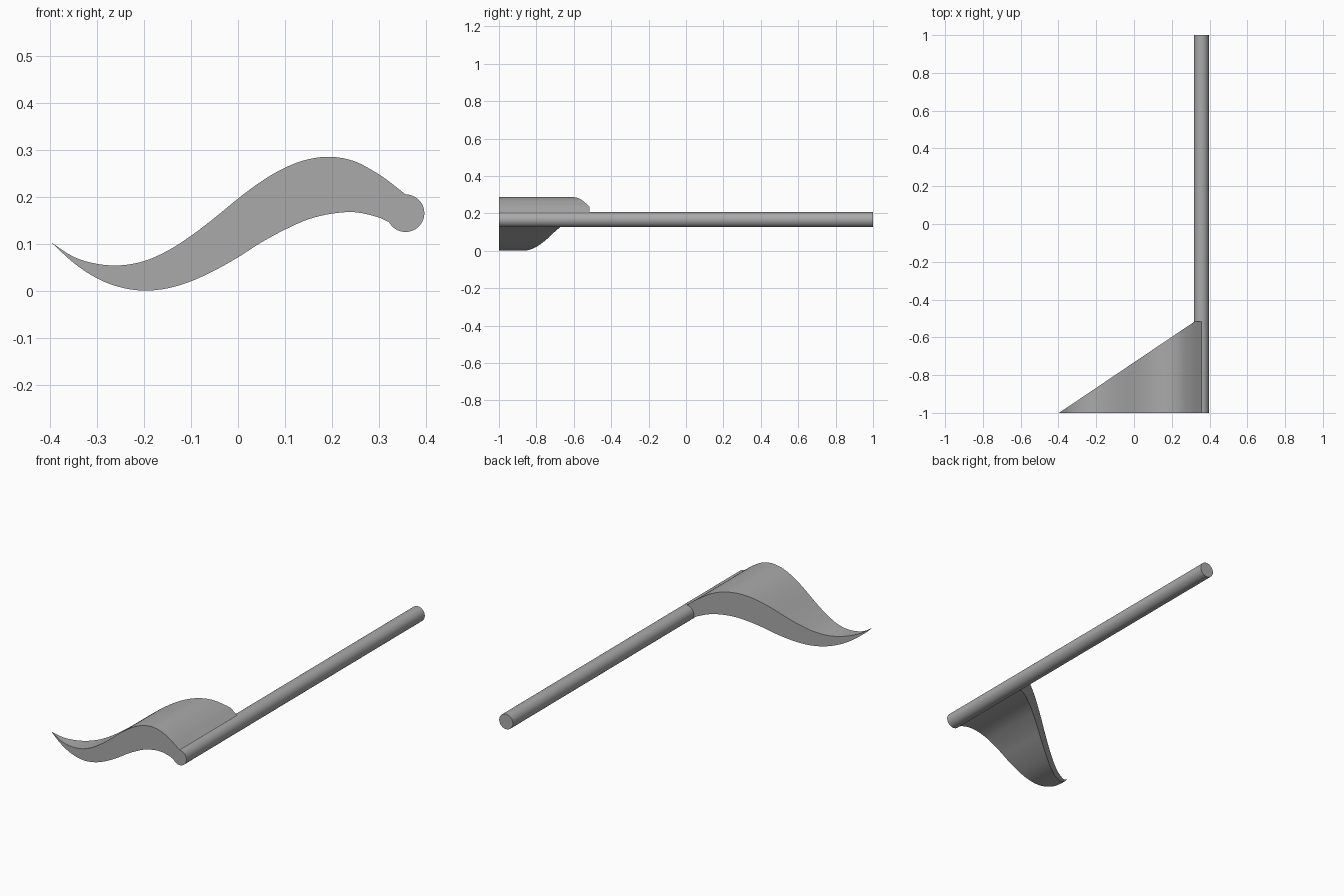
import bpy, bmesh, math

if "Cube" in bpy.data.objects:
    bpy.data.objects.remove(bpy.data.objects["Cube"])

grey = bpy.data.materials.new("plain grey")
grey.diffuse_color = (0.4, 0.4, 0.4, 1)
grey.use_nodes = True
grey.node_tree.nodes["Principled BSDF"].inputs["Base Color"].default_value = grey.diffuse_color

POLE_X, POLE_Z, POLE_R = 0.357, 0.166, 0.04

# wave section: x, upper z, lower z
SECTION = [
    (-0.397, 0.103, 0.103), (-0.35, 0.073, 0.060), (-0.30, 0.058, 0.027),
    (-0.25, 0.055, 0.008), (-0.20, 0.064, 0.001), (-0.15, 0.086, 0.006),
    (-0.10, 0.118, 0.021), (-0.05, 0.156, 0.044), (0.0, 0.197, 0.072),
    (0.05, 0.234, 0.104), (0.10, 0.263, 0.131), (0.15, 0.281, 0.153),
    (0.20, 0.286, 0.165), (0.25, 0.276, 0.168), (0.30, 0.249, 0.157),
    (0.32, 0.235, 0.148), (0.357, 0.206, 0.140),
]


def slope(i, k):
    a, b = SECTION[max(i - 1, 0)], SECTION[min(i + 1, len(SECTION) - 1)]
    return (b[k] - a[k]) / (b[0] - a[0])


def smooth_section(steps=4):
    """Cubic interpolation of the section rows."""
    rows = []
    for i in range(len(SECTION) - 1):
        p, q = SECTION[i], SECTION[i + 1]
        w = q[0] - p[0]
        for s in range(steps):
            t = s / steps
            z = [(2*t**3 - 3*t*t + 1) * p[k] + (t**3 - 2*t*t + t) * w * slope(i, k)
                 + (3*t*t - 2*t**3) * q[k] + (t**3 - t*t) * w * slope(i + 1, k)
                 for k in (1, 2)]
            rows.append((p[0] + w * t, z[0], z[1]))
    return rows + [SECTION[-1]]


def back_y(x):
    """Slanted rear edge, level where it meets the pole."""
    return -1 + 0.483 * min(1, (x + 0.397) / 0.717)


def finish(bm, name):
    bmesh.ops.recalc_face_normals(bm, faces=bm.faces)
    mesh = bpy.data.meshes.new(name)
    bm.to_mesh(mesh)
    bm.free()
    mesh.materials.append(grey)
    obj = bpy.data.objects.new(name, mesh)
    bpy.context.collection.objects.link(obj)
    bpy.ops.object.select_all(action='DESELECT')
    obj.select_set(True)
    bpy.context.view_layer.objects.active = obj
    bpy.ops.object.shade_smooth_by_angle(angle=math.radians(30))


# waving triangular flag
bm = bmesh.new()
rings = []
for x, up, low in smooth_section():
    y = back_y(x)
    rings.append([bm.verts.new(c) for c in
                  ((x, -1, up), (x, y, up), (x, y, low), (x, -1, low))])
for a, b in zip(rings, rings[1:]):
    for j in range(4):
        k = (j + 1) % 4
        bm.faces.new((a[j], a[k], b[k], b[j]))
bm.faces.new(rings[-1])
bmesh.ops.remove_doubles(bm, verts=bm.verts, dist=1e-5)  # pointed tip
finish(bm, "flag")

# round pole
bm = bmesh.new()
bmesh.ops.create_cone(bm, cap_ends=True, segments=64, radius1=POLE_R,
                      radius2=POLE_R, depth=2)
for v in bm.verts:
    v.co = (POLE_X + v.co.x, v.co.z, POLE_Z + v.co.y)
finish(bm, "pole")
